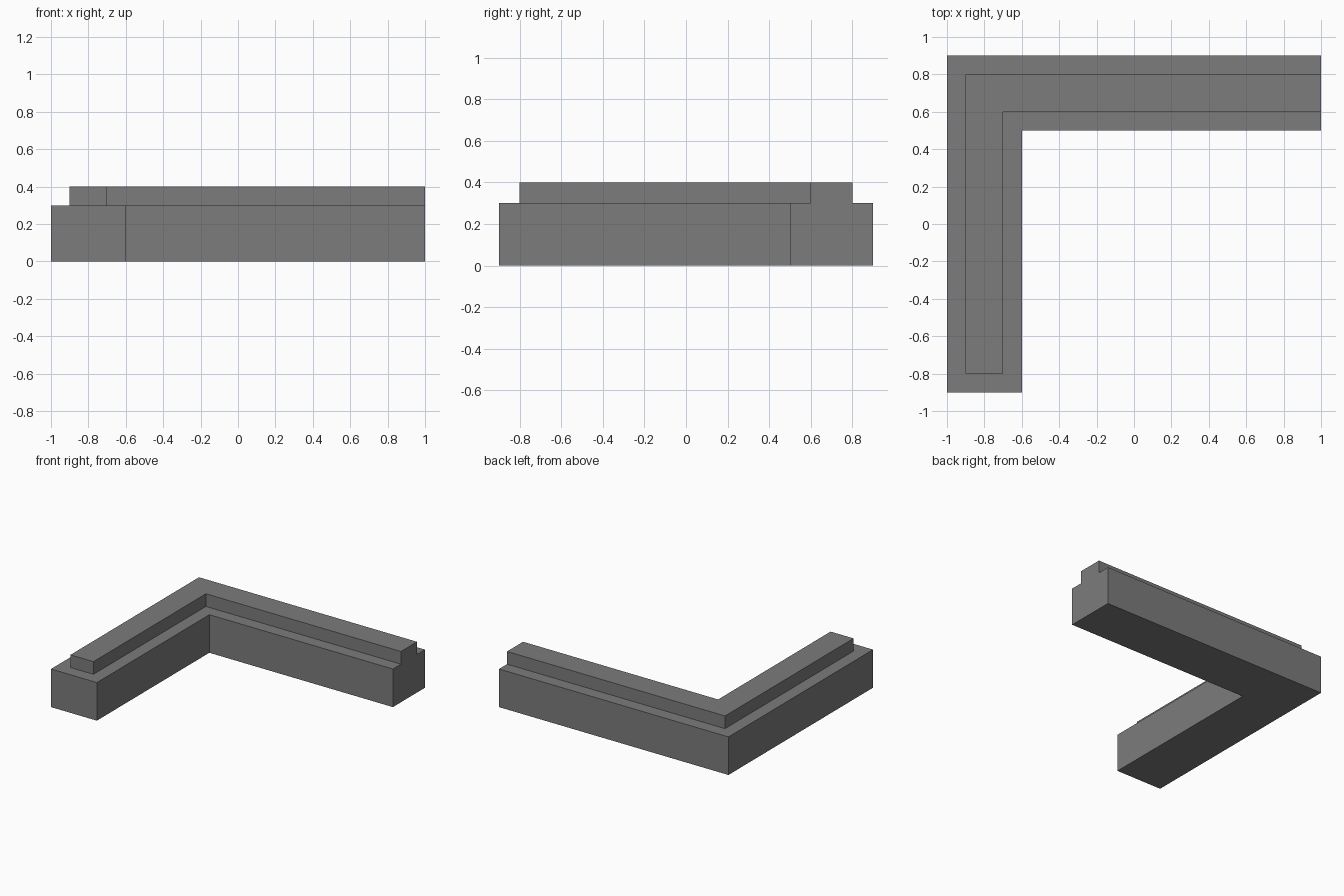
import bpy
import bmesh

default_cube = bpy.data.objects.get("Cube")
if default_cube:
    bpy.data.objects.remove(default_cube, do_unlink=True)

# Single stone colour
GREY = (0.2, 0.2, 0.2, 1.0)
stone = bpy.data.materials.new("stone_grey")
stone.use_nodes = True
stone.diffuse_color = GREY
stone.node_tree.nodes["Principled BSDF"].inputs["Base Color"].default_value = GREY


def corner_wall(name, inset, bottom, top):
    """L-shaped prism: one arm along the left edge, one along the back.
    The inset narrows both arms but leaves the right end flush."""
    left, inner_x, right = -1 + inset, -0.6 - inset, 1
    front, inner_y, back = -0.9 + inset, 0.5 + inset, 0.9 - inset
    outline = [(left, front), (inner_x, front), (inner_x, inner_y),
               (right, inner_y), (right, back), (left, back)]

    bm = bmesh.new()
    base = bm.faces.new([bm.verts.new((x, y, bottom)) for x, y in outline])
    raised = bmesh.ops.extrude_face_region(bm, geom=[base], use_keep_orig=True)
    verts = [v for v in raised["geom"] if isinstance(v, bmesh.types.BMVert)]
    bmesh.ops.translate(bm, verts=verts, vec=(0, 0, top - bottom))
    bmesh.ops.recalc_face_normals(bm, faces=bm.faces)

    mesh = bpy.data.meshes.new(name)
    bm.to_mesh(mesh)
    bm.free()
    mesh.materials.append(stone)
    obj = bpy.data.objects.new(name, mesh)
    bpy.context.collection.objects.link(obj)
    return obj


# Wide lower wall and the narrower raised strip along its top
corner_wall("wall_base", 0.0, 0.0, 0.3)
corner_wall("wall_top_strip", 0.1, 0.3, 0.4)
